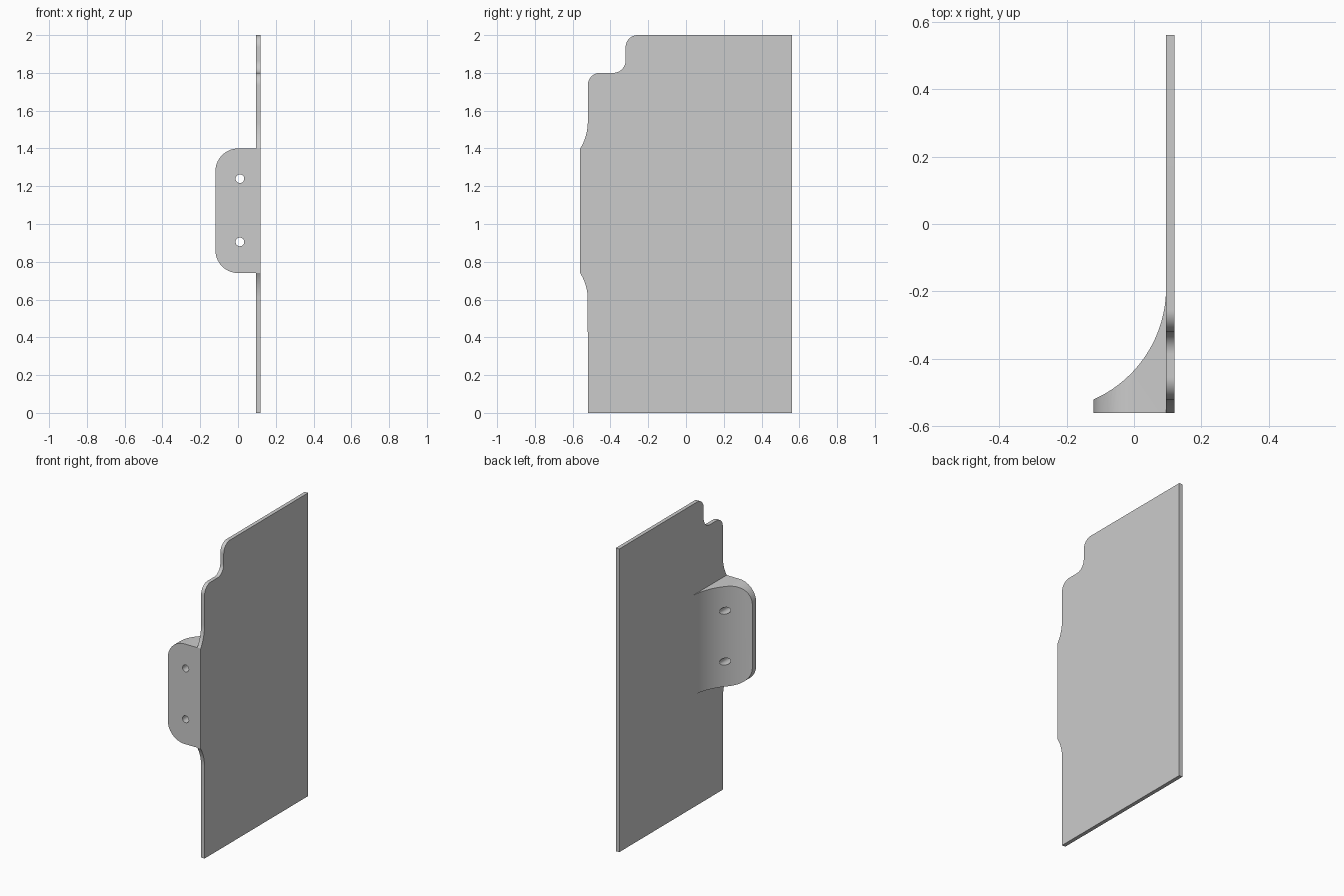
import bpy, bmesh
from math import sin, cos, pi, radians, atan2, hypot

cube = bpy.data.objects.get("Cube")
if cube:
    bpy.data.objects.remove(cube, do_unlink=True)

grey = bpy.data.materials.new("plain grey")
grey.use_nodes = True
colour = (0.6, 0.6, 0.6, 1)
grey.diffuse_color = colour
grey.node_tree.nodes["Principled BSDF"].inputs["Base Color"].default_value = colour


def arc(cx, cy, r, start, end, n=14):
    """Points along an arc, angles in degrees."""
    angles = [radians(start + (end - start) * i / n) for i in range(n + 1)]
    return [(cx + r * cos(a), cy + r * sin(a)) for a in angles]


def prism(name, outline, place, low, high):
    """Extrude a 2D outline; place maps (u, v, depth) to x, y, z."""
    bm = bmesh.new()
    base = bm.faces.new([bm.verts.new(place(u, v, low)) for u, v in outline])
    moved = bmesh.ops.extrude_face_region(bm, geom=[base])["geom"]
    shift = [h - l for h, l in zip(place(0, 0, high), place(0, 0, low))]
    bmesh.ops.translate(bm, vec=shift,
                        verts=[g for g in moved if isinstance(g, bmesh.types.BMVert)])
    bmesh.ops.recalc_face_normals(bm, faces=bm.faces)
    mesh = bpy.data.meshes.new(name)
    bm.to_mesh(mesh)
    bm.free()
    mesh.materials.append(grey)
    obj = bpy.data.objects.new(name, mesh)
    bpy.context.collection.objects.link(obj)
    return obj


def combine(target, tool, operation):
    """Apply a boolean and discard the helper."""
    mod = target.modifiers.new("combine", 'BOOLEAN')
    mod.operation, mod.object, mod.solver = operation, tool, 'EXACT'
    with bpy.context.temp_override(object=target, active_object=target):
        bpy.ops.object.modifier_apply(modifier=mod.name)
    bpy.data.objects.remove(tool, do_unlink=True)


def along_x(u, v, d):
    return (d, u, v)


def along_y(u, v, d):
    return (u, d, v)


def along_z(u, v, d):
    return (u, v, d)


BACK, FRONT, EDGE, STEP = 0.56, -0.56, -0.52, -0.32
INNER, OUTER = 0.095, 0.12
LOW, HIGH = 0.74, 1.4
R = 0.065

# Side plate: stepped top corner, front edge flaring out to the flange
flare_r = 0.265
flare = 180 / pi * atan2(0.14, flare_r - 0.04)
flare_x = EDGE - flare_r
outline = [(EDGE, 0), (BACK, 0), (BACK, 2)]
outline += arc(STEP + R, 2 - R, R, 90, 180)
outline += arc(STEP - R, 1.8 + R, R, 0, -90)
outline += arc(EDGE + R, 1.8 - R, R, 90, 180)
outline += arc(flare_x, HIGH + 0.14, flare_r, 0, -flare)[:-1] + [(FRONT, HIGH)]
outline += [(FRONT, LOW)] + arc(flare_x, LOW - 0.14, flare_r, flare, 0)[1:]
plate = prism("side_plate", outline[:-1], along_x, INNER, OUTER)

# Flange: flat front, concave back sweeping into the plate
sweep_r, tip, root = 0.361, -0.12, -0.19
centre = INNER - sweep_r
sweep = 180 / pi * atan2(EDGE - root, tip - centre)
middle = (INNER + OUTER) / 2
section = [(middle, FRONT), (tip, FRONT), (tip, EDGE)]
section += arc(centre, root, sweep_r, sweep, 0, 32)[1:] + [(middle, root)]
flange = prism("flange", section, along_z, LOW, HIGH)

# Rounded outer corners of the flange
C = 0.122
rounded = [(0.2, LOW - 0.0), (0.2, HIGH)]
rounded += arc(tip + C, HIGH - C, C, 90, 180)
rounded += arc(tip + C, LOW + C, C, 180, 270)
combine(flange, prism("corner_helper", rounded, along_y, -0.8, 0), 'INTERSECT')

# Two bolt holes
for z in (0.905, 1.24):
    circle = arc(0.01, z, 0.023, 0, 360, 24)[:-1]
    combine(flange, prism("hole_helper", circle, along_y, -0.8, 0), 'DIFFERENCE')

combine(plate, flange, 'UNION')
plate.name = "bracket_plate"

# Smooth curved faces, keep edges sharp
bpy.ops.object.select_all(action='DESELECT')
plate.select_set(True)
bpy.context.view_layer.objects.active = plate
bpy.ops.object.shade_smooth_by_angle(angle=radians(20))
